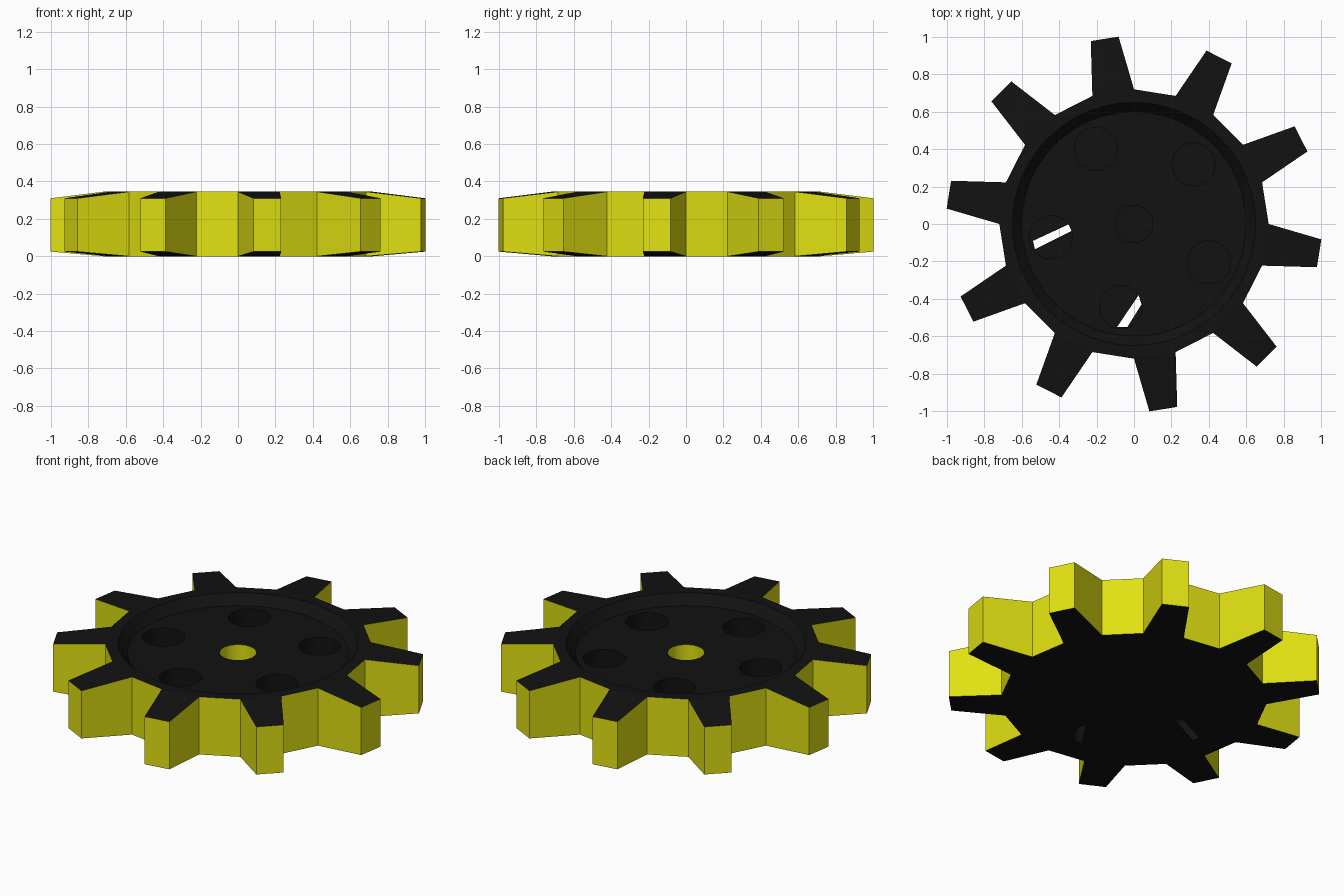
import bpy, bmesh
from math import cos, sin, radians

if "Cube" in bpy.data.objects:
    bpy.data.objects.remove(bpy.data.objects["Cube"])

TOP, FLOOR, BOTTOM = 0.345, 0.29, 0.0
TIP_TOP, TIP_BOTTOM = 0.31, 0.025
ROOT_R, TIP_R = 0.72, 1.005


def material(name, rgb):
    m = bpy.data.materials.new(name)
    m.diffuse_color = (*rgb, 1)
    m.use_nodes = True
    m.node_tree.nodes["Principled BSDF"].inputs["Base Color"].default_value = m.diffuse_color
    return m


yellow = material("yellow", (0.75, 0.75, 0.006))
black = material("black", (0.006, 0.006, 0.006))


def polar(r, deg):
    return (r * cos(radians(deg)), r * sin(radians(deg)))


def circle(r, n=32, centre=(0, 0)):
    pts = [polar(r, 360 * i / n) for i in range(n)]
    return [(x + centre[0], y + centre[1]) for x, y in pts]


def finish(bm, name, mat, smooth=False):
    bmesh.ops.remove_doubles(bm, verts=bm.verts[:], dist=1e-5)
    me = bpy.data.meshes.new(name)
    bm.to_mesh(me)
    bm.free()
    me.materials.append(mat)
    ob = bpy.data.objects.new(name, me)
    bpy.context.collection.objects.link(ob)
    if smooth:
        for p in me.polygons:
            p.use_smooth = True
    return ob


def plate(name, loops, z, up, mat):
    """Flat sheet: first loop is the outline, the rest are openings."""
    bm = bmesh.new()
    edges = []
    for loop in loops:
        vs = [bm.verts.new((x, y, z)) for x, y in loop]
        edges += [bm.edges.new((vs[i - 1], vs[i])) for i in range(len(vs))]
    bmesh.ops.triangle_fill(bm, edges=edges, use_beauty=True, normal=(0, 0, up))
    bm.normal_update()
    for f in bm.faces:
        if f.normal.z * up < 0:
            f.normal_flip()
    return finish(bm, name, mat)


def inner_wall(name, upper, z1, lower, z0, mat):
    """Inward-facing wall joining two rings."""
    bm = bmesh.new()
    a = [bm.verts.new((x, y, z1)) for x, y in upper]
    b = [bm.verts.new((x, y, z0)) for x, y in lower]
    for i in range(len(a)):
        bm.faces.new((a[i - 1], a[i], b[i], b[i - 1]))
    return finish(bm, name, mat, True)


def add_quad(bm, *pts):
    bm.faces.new([bm.verts.new(p) for p in pts])


# Toothed rim: yellow flanks and black tapered tooth faces
sides, caps = bmesh.new(), bmesh.new()
for i in range(10):
    c = 99 + 36 * i
    outline = [(polar(ROOT_R, c - 9), TOP, BOTTOM),
               (polar(TIP_R, c - 4.3), TIP_TOP, TIP_BOTTOM),
               (polar(TIP_R, c + 4.3), TIP_TOP, TIP_BOTTOM),
               (polar(ROOT_R, c + 9), TOP, BOTTOM),
               (polar(ROOT_R, c + 27), TOP, BOTTOM)]
    for (p, pt, pb), (q, qt, qb) in zip(outline, outline[1:]):
        add_quad(sides, (*p, pb), (*q, qb), (*q, qt), (*p, pt))
    add_quad(caps, *[(*p, t) for p, t, b in outline[:4]])
    add_quad(caps, *[(*p, b) for p, t, b in reversed(outline[:4])])
finish(sides, "gear_sides", yellow)
finish(caps, "tooth_faces", black)

# Top rim and sunken face with five holes and an axle hole
root = [polar(ROOT_R, 18 * i) for i in range(20)]
rim, floor_ring, axle = circle(0.65, 48), circle(0.6, 48), circle(0.1)
holes = [circle(0.115, 32, polar(0.45, 45 + 72 * i)) for i in range(5)]
plate("top_rim", [root, rim], TOP, 1, black)
inner_wall("recess_wall", rim, TOP, floor_ring, FLOOR, black)
plate("recess_floor", [floor_ring, axle] + holes, FLOOR, 1, black)
inner_wall("axle_wall", axle, FLOOR, axle, BOTTOM, yellow)
for i, h in enumerate(holes):
    inner_wall(f"hole_wall_{i + 1}", h, FLOOR, h, BOTTOM, black)

# Closed underside with two narrow slits under two of the holes
slits = [[(-0.54, -0.09), (-0.53, -0.135), (-0.32, -0.03), (-0.335, 0.005)],
         [(-0.09, -0.55), (-0.035, -0.55), (0.04, -0.43), (0.025, -0.38)]]
plate("underside", [root] + slits, BOTTOM, -1, black)
